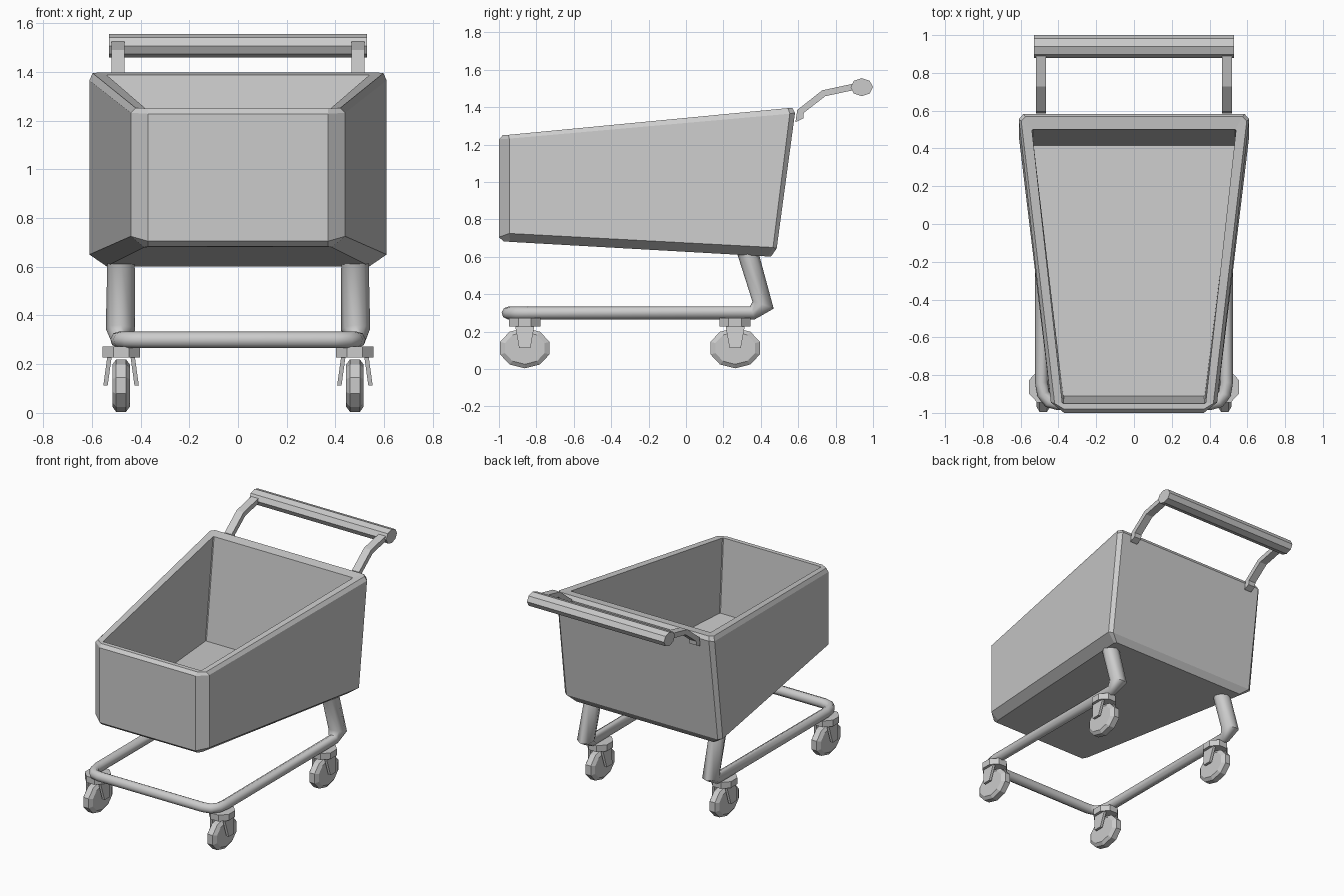
import bpy
from math import sin, cos, pi, radians

if "Cube" in bpy.data.objects:
    bpy.data.objects.remove(bpy.data.objects["Cube"])


def loft(name, rings, smooth=False):
    """Skin a stack of equal-size rings and cap both ends."""
    n = len(rings[0])
    verts = [p for r in rings for p in r]
    faces = [tuple(range(n))[::-1]]
    for i in range(len(rings) - 1):
        for j in range(n):
            k = (j + 1) % n
            faces.append((i*n + j, i*n + k, (i+1)*n + k, (i+1)*n + j))
    faces.append(tuple(range((len(rings) - 1)*n, len(rings)*n)))
    me = bpy.data.meshes.new(name)
    me.from_pydata(verts, [], faces)
    ob = bpy.data.objects.new(name, me)
    bpy.context.collection.objects.link(ob)
    bpy.context.view_layer.objects.active = ob
    ob.select_set(True)
    bpy.ops.object.mode_set(mode='EDIT')
    bpy.ops.mesh.select_all(action='SELECT')
    bpy.ops.mesh.normals_make_consistent(inside=False)
    bpy.ops.object.mode_set(mode='OBJECT')
    if smooth:
        bpy.ops.object.shade_smooth_by_angle(angle=radians(50))
    ob.select_set(False)
    return ob


def basket_ring(*half):
    """Mirror four right-side points into a chamfered plan loop."""
    return list(half) + [(-x, y, z) for x, y, z in reversed(half)]


# Basket: outer shell, bevelled rim, inner walls and floor
loft("basket", [
    basket_ring((.37, -.975, .683), (.385, -.94, .68), (.54, .44, .602), (.53, .455, .602)),
    basket_ring((.37, -1, .705), (.44, -.945, .725), (.61, .465, .65), (.585, .485, .645)),
    basket_ring((.37, -1, 1.228), (.44, -.945, 1.232), (.61, .555, 1.365), (.585, .583, 1.37)),
    basket_ring((.37, -.98, 1.25), (.42, -.95, 1.252), (.597, .545, 1.395), (.575, .568, 1.397)),
    basket_ring((.375, -.95, 1.25), (.38, -.945, 1.25), (.54, .495, 1.388), (.535, .5, 1.388)),
    basket_ring((.37, -.91, .74), (.375, -.905, .74), (.54, .41, .69), (.535, .415, .69)),
])

# Base frame: one bent tube, thicker in the rear legs
right = [(.48, .325, .64, .056), (.483, .412, .342, .06), (.488, .355, .30, .037),
         (.49, -.84, .30, .034), (.48, -.90, .30, .034),
         (.45, -.94, .30, .034), (.40, -.952, .30, .034)]
path = right + [(-x, y, z, r) for x, y, z, r in reversed(right)]
cu = bpy.data.curves.new("base_frame", 'CURVE')
cu.dimensions = '3D'
cu.bevel_depth = 1.0
cu.bevel_resolution = 2
cu.use_fill_caps = True
sp = cu.splines.new('POLY')
sp.points.add(len(path) - 1)
for p, (x, y, z, r) in zip(sp.points, path):
    p.co = (x, y, z, 1)
    p.radius = r
frame = bpy.data.objects.new("base_frame", cu)
bpy.context.collection.objects.link(frame)
bpy.context.view_layer.objects.active = frame
frame.select_set(True)
bpy.ops.object.convert(target='MESH')
bpy.ops.object.shade_smooth_by_angle(angle=radians(50))
bpy.context.object.select_set(False)


def oval(n, ry, rz, cy, cz, x, off=0.0):
    return [(x, cy + ry*cos(2*pi*i/n + off), cz + rz*sin(2*pi*i/n + off)) for i in range(n)]


# Handle bar
loft("handle_bar", [oval(8, .06, .048, .94, 1.507, x) for x in (-.53, .53)])

# Handle arms: flat bent straps (upper and lower edge at each bend)
arm = [((.585, 1.32), (.627, 1.34)), ((.595, 1.385), (.63, 1.37)),
       ((.728, 1.49), (.745, 1.459)), ((.90, 1.527), (.905, 1.493))]
for side, s in (("right", 1), ("left", -1)):
    loft(side + "_handle_arm",
         [[(s*.465, *a), (s*.52, *a), (s*.52, *b), (s*.465, *b)] for a, b in arm])

# Casters: wheel, swivel plate and splayed fork at each corner
for side, s in (("right", 1), ("left", -1)):
    for end, cy in (("front", -.862), ("rear", .263)):
        name = f"{end}_{side}_"
        cx = s*.48
        loft(name + "wheel", [oval(10, .139*k, .108*k, cy, .112, cx + dx, pi/10)
                              for dx, k in ((-.036, .8), (-.02, 1), (.02, 1), (.036, .8))])
        loft(name + "swivel_plate",
             [[(cx + .083*cos(pi/8 + i*pi/4), cy + .09*sin(pi/8 + i*pi/4), z)
               for i in range(8)] for z in (.228, .272)])
        for tag, t in (("outer", s), ("inner", -s)):
            loft(name + tag + "_fork",
                 [[(cx + t*a, cy - w, z), (cx + t*b, cy - w, z),
                   (cx + t*b, cy + w, z), (cx + t*a, cy + w, z)]
                  for a, b, w, z in ((.038, .056, .052, .235), (.055, .073, .03, .112))])
